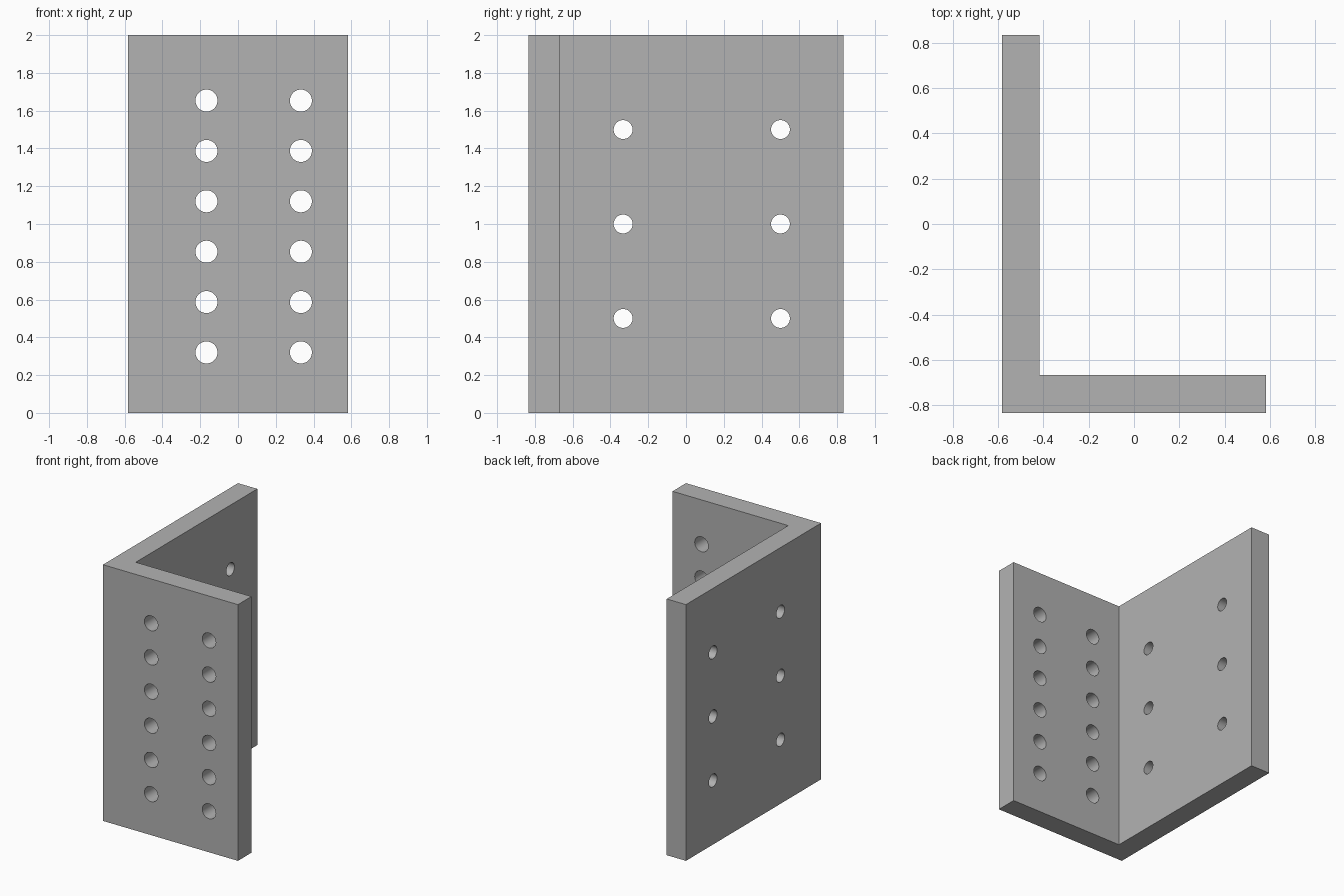
import bpy, bmesh
from math import pi
from mathutils import Matrix, Vector

cube = bpy.data.objects.get("Cube")
if cube:
    bpy.data.objects.remove(cube, do_unlink=True)

# Single flat grey
grey = bpy.data.materials.new("plain grey")
grey.use_nodes = True
colour = (0.448, 0.448, 0.448, 1)
grey.diffuse_color = colour
grey.node_tree.nodes["Principled BSDF"].inputs["Base Color"].default_value = colour


def add_object(name, bm):
    bmesh.ops.recalc_face_normals(bm, faces=bm.faces)
    mesh = bpy.data.meshes.new(name)
    bm.to_mesh(mesh)
    bm.free()
    mesh.materials.append(grey)
    obj = bpy.data.objects.new(name, mesh)
    bpy.context.collection.objects.link(obj)
    return obj


def add_drill(bm, centre, axis, radius):
    turn = Matrix.Rotation(pi / 2, 4, axis)
    bmesh.ops.create_cone(bm, cap_ends=True, segments=48, radius1=radius, radius2=radius,
                          depth=0.4, matrix=Matrix.Translation(centre) @ turn)


# L-shaped profile raised to full height
X, Y, HEIGHT, THICK = 0.583, 0.833, 2.0, 0.1667
outline = [(-X, -Y), (X, -Y), (X, -Y + THICK), (-X + THICK, -Y + THICK), (-X + THICK, Y), (-X, Y)]
bm = bmesh.new()
base = bm.faces.new([bm.verts.new((x, y, 0)) for x, y in outline])
raised = bmesh.ops.extrude_face_region(bm, geom=[base], use_keep_orig=True)["geom"]
bmesh.ops.translate(bm, vec=(0, 0, HEIGHT), verts=[v for v in raised if isinstance(v, bmesh.types.BMVert)])
bracket = add_object("angle_bracket", bm)

# Drills: two columns of six in the front plate, two of three in the side plate
bm = bmesh.new()
for x in (-0.167, 0.333):
    for row in range(6):
        add_drill(bm, Vector((x, -Y + THICK / 2, 0.32 + row * 0.2667)), 'X', 0.0583)
for y in (-0.333, 0.5):
    for z in (0.5, 1.0, 1.5):
        add_drill(bm, Vector((-X + THICK / 2, y, z)), 'Y', 0.05)
drills = add_object("hole_drills", bm)
drills.hide_render = True

# Cut the holes and discard the drills
cut = bracket.modifiers.new("holes", 'BOOLEAN')
cut.operation = 'DIFFERENCE'
cut.solver = 'EXACT'
cut.object = drills
bpy.ops.object.select_all(action='DESELECT')
bracket.select_set(True)
bpy.context.view_layer.objects.active = bracket
bpy.ops.object.modifier_apply(modifier=cut.name)
bpy.data.objects.remove(drills, do_unlink=True)

# Smooth hole walls, crisp plate edges
bpy.ops.object.shade_smooth_by_angle(angle=pi / 6)
